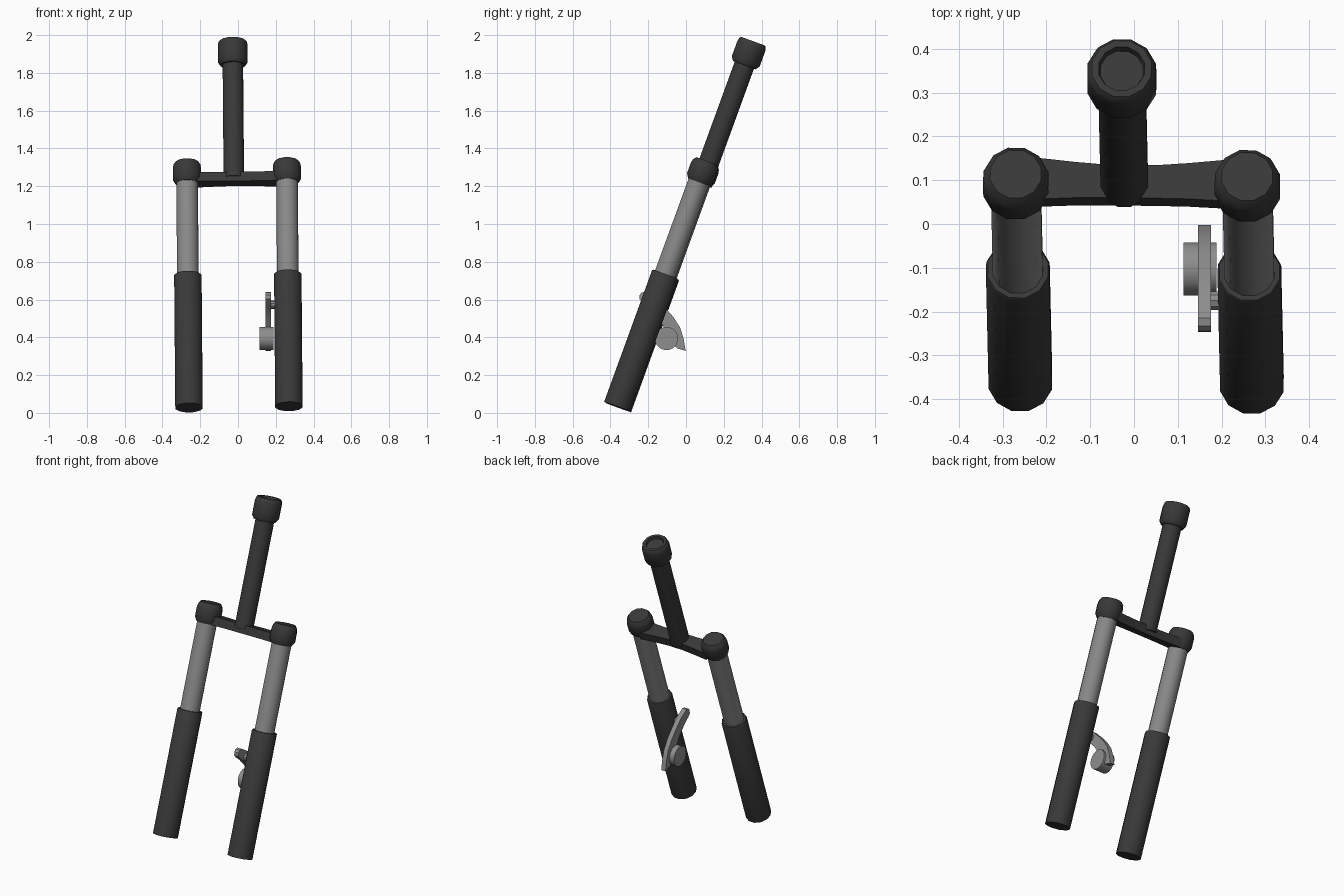
import bpy, bmesh
from math import radians, pi, sin, cos
from mathutils import Matrix

if "Cube" in bpy.data.objects:
    bpy.data.objects.remove(bpy.data.objects["Cube"])

def material(name, v):
    m = bpy.data.materials.new(name)
    m.diffuse_color = (v, v, v, 1)
    m.use_nodes = True
    m.node_tree.nodes["Principled BSDF"].inputs["Base Color"].default_value = m.diffuse_color
    return m

DARK = material("dark_metal", 0.04)
TUBE = material("grey_tube", 0.25)
BRAKE = material("grey_brake", 0.27)

# Rake of the whole fork: local z runs up the legs, origin at the foot
RAKE = (Matrix.Translation((0.005, -0.362, 0.031))
        @ Matrix.Rotation(radians(-0.6), 4, 'Z')
        @ Matrix.Rotation(radians(-0.7), 4, 'Y')
        @ Matrix.Rotation(radians(-20), 4, 'X'))

def finish(bm, name, mat, matrix, angle=35):
    bmesh.ops.recalc_face_normals(bm, faces=bm.faces)
    bm.transform(matrix)
    me = bpy.data.meshes.new(name)
    bm.to_mesh(me)
    bm.free()
    ob = bpy.data.objects.new(name, me)
    me.materials.append(mat)
    bpy.context.collection.objects.link(ob)
    bpy.ops.object.select_all(action='DESELECT')
    ob.select_set(True)
    bpy.context.view_layer.objects.active = ob
    bpy.ops.object.shade_smooth_by_angle(angle=radians(angle))
    return ob

def turned(name, profile, matrix, mat, n=12):
    """Solid of revolution about z from (radius, height) pairs, capped."""
    bm = bmesh.new()
    rings = [[bm.verts.new((r * cos(2 * pi * (i + .5) / n), r * sin(2 * pi * (i + .5) / n), z))
              for i in range(n)] for r, z in profile]
    for a, b in zip(rings, rings[1:]):
        for i in range(n):
            j = (i + 1) % n
            bm.faces.new((a[i], a[j], b[j], b[i]))
    bm.faces.new(rings[0][::-1])
    bm.faces.new(rings[-1])
    return finish(bm, name, mat, matrix)

def extruded(name, outline, depth, matrix, mat):
    """Flat outline in xy, extruded along z."""
    bm = bmesh.new()
    face = bm.faces.new([bm.verts.new((x, y, 0)) for x, y in outline])
    ext = bmesh.ops.extrude_face_region(bm, geom=[face])
    vs = [v for v in ext["geom"] if isinstance(v, bmesh.types.BMVert)]
    bmesh.ops.translate(bm, verts=vs, vec=(0, 0, depth))
    return finish(bm, name, mat, matrix)

# Legs: lower slider, inner tube, crown cap
for side, x in (("left", -0.2645), ("right", 0.2645)):
    at = RAKE @ Matrix.Translation((x, 0, 0))
    turned(side + "_slider", [(.075, 0), (.075, .74), (.071, .746), (.058, .746)], at, DARK)
    turned(side + "_inner_tube", [(.059, .70), (.059, 1.29)], at, TUBE)
    turned(side + "_crown_cap", [(.062, 1.263), (.077, 1.288), (.077, 1.345),
                                 (.073, 1.365), (.060, 1.383)], at, DARK)

# Crown bridge, waisted in the middle
half = [(.055, .05, -.030), (.13, .056, -.031), (.235, .067, -.036)]
back = [(-x, b) for x, b, f in half[::-1]] + [(x, b) for x, b, f in half]
front = [(x, f) for x, b, f in half[::-1]] + [(-x, f) for x, b, f in half]
extruded("crown_bridge", back + front, .052, RAKE @ Matrix.Translation((0, 0, 1.263)), DARK)

# Steerer tube and its hollow-topped cap
at = RAKE @ Matrix.Translation((-.017, .011, 0))
turned("steerer_tube", [(.056, 1.29), (.056, 1.96)], at, DARK)
turned("steerer_cap", [(.056, 1.93), (.066, 1.93), (.081, 1.952), (.081, 2.04), (.077, 2.056),
                       (.070, 2.065), (.054, 2.065), (.050, 2.048)], at, DARK)

# Brake bracket: crescent plate; map outline (y, z) onto the side plane
SIDE = Matrix(((0, 0, 1, 0), (1, 0, 0, 0), (0, 1, 0, 0), (0, 0, 0, 1)))
crescent = [(-.215, .640), (-.16, .607), (-.106, .552), (-.065, .505), (-.03, .45),
            (-.012, .39), (-.002, .328), (-.05, .343), (-.075, .375), (-.105, .435),
            (-.145, .50), (-.195, .555), (-.232, .585), (-.247, .603), (-.245, .625),
            (-.233, .638)]
extruded("brake_plate", crescent, .03, Matrix.Translation((.146, 0, 0)) @ SIDE, BRAKE)

# Brake piston drum and mounting bolt
def drum(name, y, z, r, x0, x1, n):
    turned(name, [(r, x0), (r, x1)], Matrix.Translation((0, y, z)) @ SIDE, BRAKE, n)

drum("brake_drum", -.103, .394, .062, .113, .189, 16)
drum("mount_bolt", -.175, .573, .022, .16, .215, 10)
